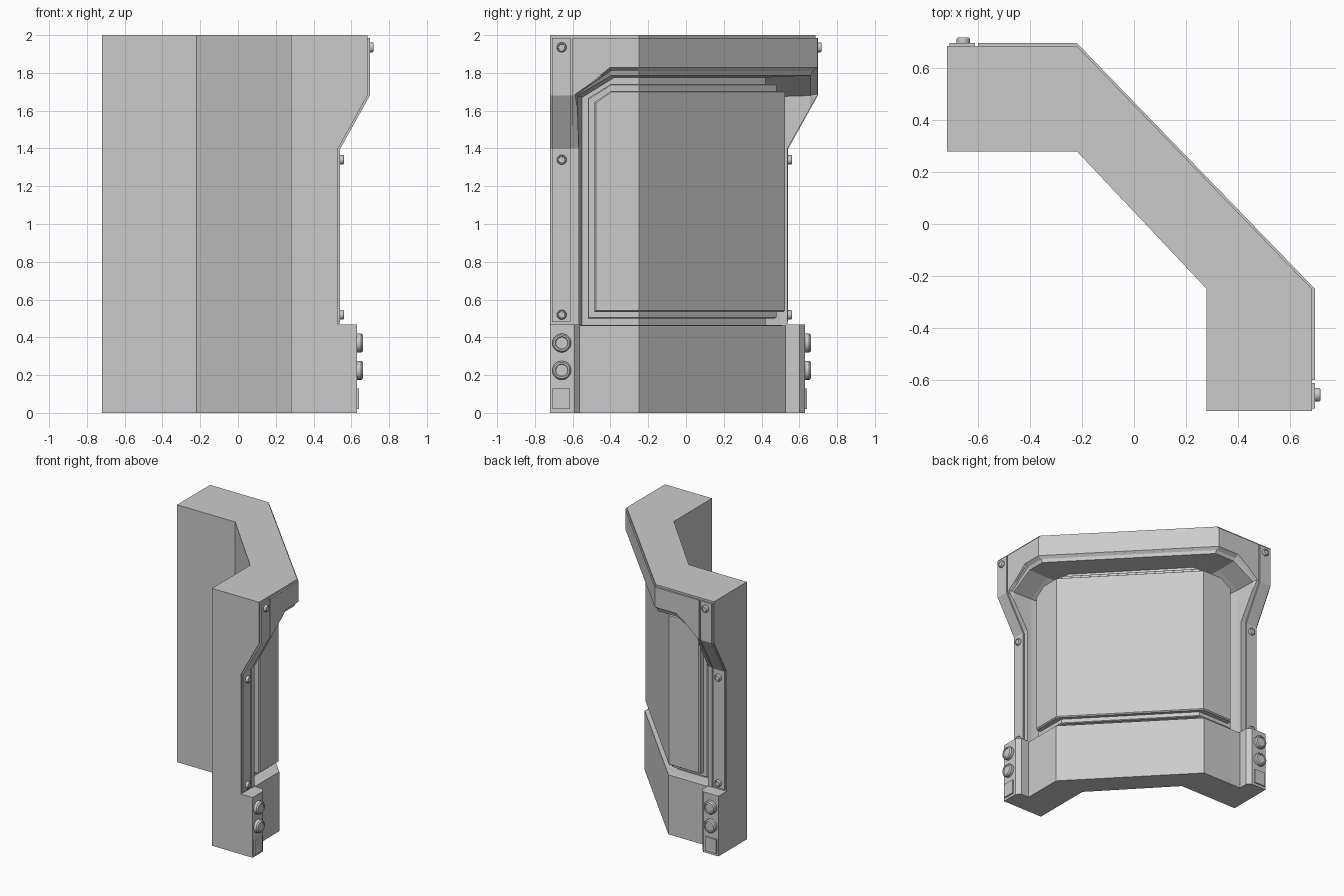
import bpy, bmesh, math
from mathutils import Vector

if "Cube" in bpy.data.objects:
    bpy.data.objects.remove(bpy.data.objects["Cube"])

BEND = (-0.22, -0.25)      # where each arm meets the diagonal


def P(arm, u, d, z):
    """Point on an arm: u = distance from its free end, d = depth outward."""
    return Vector((u - 0.72, d, z)) if arm == 0 else Vector((d, u - 0.72, z))


def U(arm):
    return BEND[arm] + 0.72


def loft(name, rings, caps=None, smooth=False):
    """Skin closed rings of points; caps lists the end polygons by index."""
    bm = bmesh.new()
    vs = [[bm.verts.new(p) for p in r] for r in rings]
    n = len(vs[0])
    for a, b in zip(vs, vs[1:]):
        for i in range(n):
            j = (i + 1) % n
            bm.faces.new((a[i], a[j], b[j], b[i]))
    for r in (vs[0], vs[-1]):
        for c in caps or [range(n)]:
            bm.faces.new([r[i] for i in c])
    bmesh.ops.recalc_face_normals(bm, faces=bm.faces)
    me = bpy.data.meshes.new(name)
    bm.to_mesh(me)
    bm.free()
    ob = bpy.data.objects.new(name, me)
    bpy.context.collection.objects.link(ob)
    if smooth:
        me.shade_smooth()
        me.set_sharp_from_angle(angle=math.radians(30))
    return ob


def sweep(name, profile, inset):
    """Run a (depth, z) profile along both arms and the diagonal."""
    stations = [(0, inset), (0, U(0)), (1, U(1)), (1, inset)]
    return loft(name, [[P(a, u, d, z) for d, z in profile] for a, u in stations])


def panel(name, layers):
    """Stack of chamfered outlines (d, end inset, bottom, chamfer z, chamfer u, top) wrapping the corner."""
    rings = []
    for d, a, z0, zc, c, z1 in layers:
        left, right = ([P(k, u, d, z) for u, z in
                        ((U(k), z0), (a, z0), (a, zc), (c, z1), (U(k), z1))] for k in (0, 1))
        rings.append(left + right[::-1])
    return loft(name, rings, [(0, 1, 2, 3, 4), (0, 4, 5, 9), (5, 6, 7, 8, 9)])


def bolt(name, arm, u, z, d, r, h):
    """Round bolt head with a chamfered rim and a shallow dished top."""
    steps = [(r, -0.01), (r, h * 0.7), (r * 0.85, h), (r * 0.68, h), (r * 0.62, h * 0.85)]
    loft(name, [[P(arm, u + q * math.cos(t * math.tau / 20), d + e,
                   z + q * math.sin(t * math.tau / 20)) for t in range(20)]
                for q, e in steps], smooth=True)


# Wall body, with the overhanging header
body = sweep("wall_body", [(0.28, 0), (0.53, 0), (0.53, 1.4), (0.685, 1.68),
                           (0.685, 2), (0.28, 2)], 0)

# Raised trim around the opening
trim = sweep("header_trim", [(0.5, 0.47), (0.537, 0.47), (0.537, 1.4), (0.697, 1.685),
                             (0.697, 1.985), (0.5, 1.985)], 0.12)

# Recess cut through trim and body
cutter = panel("recess_cutter", [(0.42, 0.17, 0.465, 1.67, 0.34, 1.775),
                                 (0.50, 0.155, 0.465, 1.675, 0.33, 1.78),
                                 (0.66, 0.145, 0.45, 1.68, 0.325, 1.785),
                                 (0.67, 0.14, 0.45, 1.685, 0.32, 1.81),
                                 (0.72, 0.13, 0.45, 1.69, 0.315, 1.845)])
cutter.hide_render = True
cutter.hide_viewport = True
for ob in (body, trim):
    m = ob.modifiers.new("recess", "BOOLEAN")
    m.operation = "DIFFERENCE"
    m.solver = "EXACT"
    m.object = cutter

# Stepped panel inside the recess
panel("panel_step", [(0.40, 0.20, 0.50, 1.665, 0.32, 1.74),
                     (0.47, 0.20, 0.50, 1.665, 0.32, 1.74),
                     (0.48, 0.205, 0.505, 1.66, 0.322, 1.735)])
panel("panel_face", [(0.46, 0.235, 0.535, 1.645, 0.325, 1.705),
                     (0.515, 0.235, 0.535, 1.645, 0.325, 1.705),
                     (0.525, 0.243, 0.543, 1.64, 0.327, 1.70)])

for arm, side in enumerate(("left", "right")):
    # Foot block at the free end of each arm
    plan = [(0, 0.5), (0, 0.63), (0.13, 0.63), (0.16, 0.60), (0.16, 0.5)]
    loft(side + "_foot", [[P(arm, u, d, z) for u, d in plan] for z in (0, 0.468)])

    # Post cover strip following the overhang
    strip = [(0.5, 0.48), (0.541, 0.48), (0.541, 1.398), (0.698, 1.68),
             (0.698, 1.985), (0.5, 1.985)]
    loft(side + "_post_strip", [[P(arm, u, d, z) for d, z in strip] for u in (0.01, 0.108)])

    # Small square plate on the foot
    sq = [(0.012, 0.02), (0.107, 0.02), (0.107, 0.13), (0.012, 0.13)]
    loft(side + "_foot_plate", [[P(arm, u, d, z) for u, z in sq] for d in (0.62, 0.641)])

    # Bolts
    for z, d in ((0.52, 0.541), (1.34, 0.541), (1.935, 0.698)):
        bolt(side + "_strip_bolt", arm, 0.062, z, d, 0.026, 0.02)
    for z in (0.225, 0.37):
        bolt(side + "_foot_bolt", arm, 0.062, z, 0.63, 0.05, 0.032)
